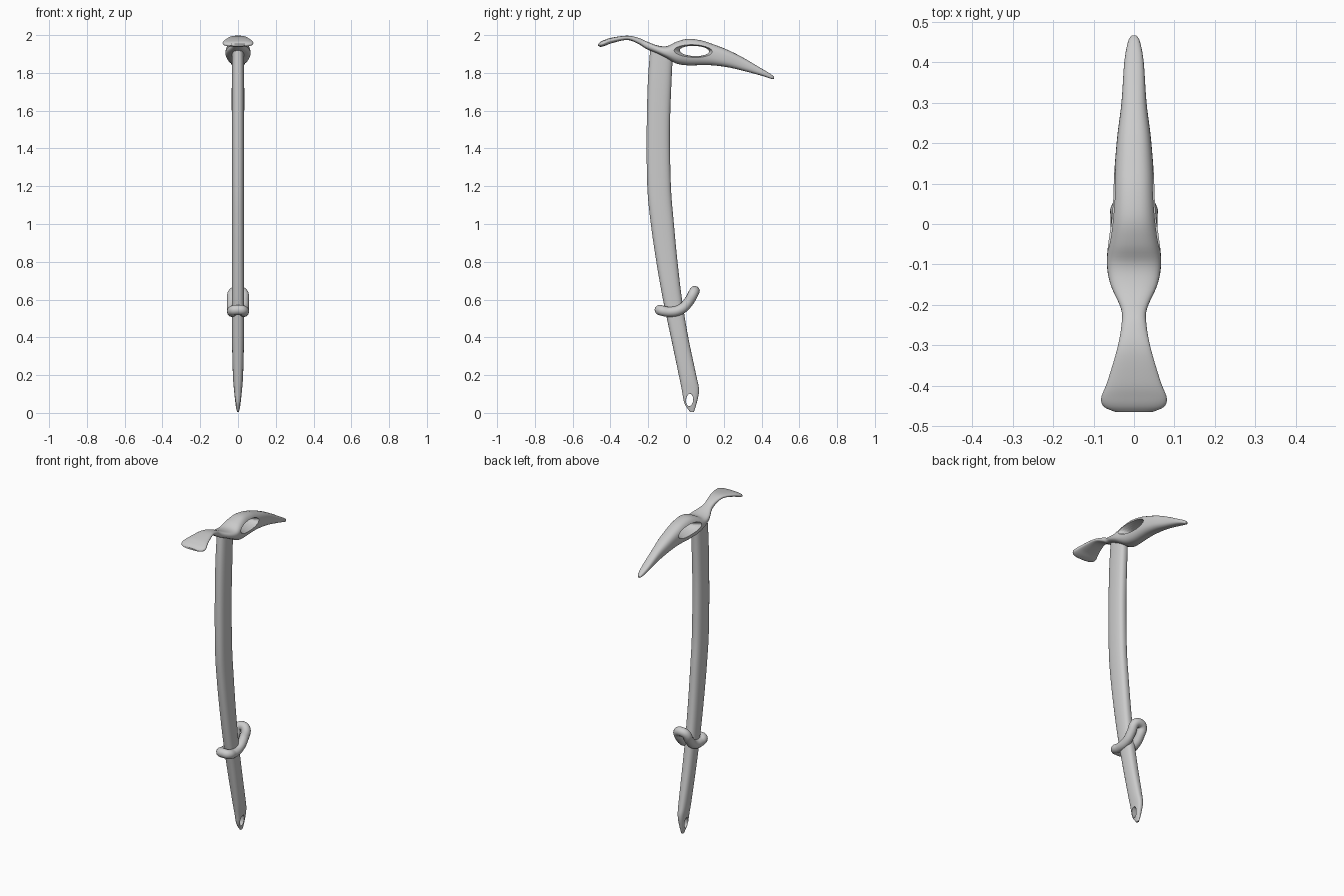
import bpy, bmesh, math
from mathutils import Vector

cube = bpy.data.objects.get("Cube")
if cube:
    bpy.data.objects.remove(cube, do_unlink=True)

metal = bpy.data.materials.new("plain grey")
metal.use_nodes = True
GREY = (0.6, 0.6, 0.6, 1)
metal.diffuse_color = GREY
metal.node_tree.nodes["Principled BSDF"].inputs["Base Color"].default_value = GREY


def smooth_stations(rows, steps):
    """Catmull-Rom interpolation through rows of numbers."""
    out = []
    for i in range(len(rows) - 1):
        a, b, c, d = (rows[max(i - 1, 0)], rows[i], rows[i + 1], rows[min(i + 2, len(rows) - 1)])
        for s in range(steps):
            t = s / steps
            out.append([q + 0.5 * t * (r - p + t * (2*p - 5*q + 4*r - w + t * (3*(q - r) + w - p)))
                        for p, q, r, w in zip(a, b, c, d)])
    return out + [list(rows[-1])]


def loft(name, rows, power, place, steps=5, sides=32):
    """Rows are (station, low, high, half width); place() maps to 3D."""
    bm = bmesh.new()
    rings = []
    for s, low, high, half in smooth_stations(rows, steps):
        ring = []
        for k in range(sides):
            a = math.tau * k / sides
            c, d = math.cos(a), math.sin(a)
            u = math.copysign(abs(c) ** (2 / power), c) * half
            v = (low + high) / 2 + math.copysign(abs(d) ** (2 / power), d) * (high - low) / 2
            ring.append(bm.verts.new(place(s, u, v)))
        rings.append(ring)
    for r0, r1 in zip(rings, rings[1:]):
        for k in range(sides):
            j = (k + 1) % sides
            bm.faces.new((r0[k], r0[j], r1[j], r1[k]))
    bm.faces.new(rings[0])
    bm.faces.new(rings[-1])
    return finish(name, bm)


def finish(name, bm):
    bmesh.ops.recalc_face_normals(bm, faces=bm.faces)
    mesh = bpy.data.meshes.new(name)
    bm.to_mesh(mesh)
    bm.free()
    mesh.materials.append(metal)
    obj = bpy.data.objects.new(name, mesh)
    bpy.context.collection.objects.link(obj)
    return obj


def cut_hole(target, name, y, z, ry, rz, tilt, flare, reach):
    """Cut an oval hole along x that widens towards both sides."""
    rows = [(reach * t, -1 - flare * t * t, 1 + flare * t * t, 1 + flare * t * t)
            for t in (-1, -0.7, -0.35, 0, 0.35, 0.7, 1)]

    def place(s, u, v):
        p, q = u * ry, v * rz
        return (s, y + p * math.cos(tilt) - q * math.sin(tilt),
                z + p * math.sin(tilt) + q * math.cos(tilt))
    cutter = loft(name, rows, 2, place, steps=2)
    cutter.hide_render = True
    cutter.hide_viewport = True
    cutter.display_type = 'WIRE'
    mod = target.modifiers.new("hole", 'BOOLEAN')
    mod.operation = 'DIFFERENCE'
    mod.solver = 'EXACT'
    mod.object = cutter


# Shaft: bent oval handle tapering to a spike
shaft = loft("shaft", [
    (0.005, 0.022, 0.042, 0.005), (0.05, -0.008, 0.056, 0.014), (0.12, -0.022, 0.069, 0.021),
    (0.2, -0.038, 0.054, 0.027), (0.4, -0.08, 0.012, 0.032), (0.6, -0.122, -0.021, 0.033),
    (0.8, -0.157, -0.045, 0.033), (1.0, -0.186, -0.064, 0.033), (1.2, -0.205, -0.08, 0.033),
    (1.5, -0.208, -0.085, 0.033), (1.75, -0.202, -0.077, 0.033), (1.92, -0.19, -0.068, 0.031),
], 2.6, lambda s, u, v: (u, v, s))
cut_hole(shaft, "spike_hole_cutter", 0.019, 0.068, 0.019, 0.033, -0.1, 0.15, 0.06)

# Head: flared adze at the front, neck over the shaft, long pick behind
head = loft("head", [
    (-0.465, 1.943, 1.953, 0.045), (-0.452, 1.938, 1.965, 0.074), (-0.43, 1.943, 1.975, 0.081),
    (-0.39, 1.958, 1.987, 0.066), (-0.31, 1.974, 1.997, 0.042), (-0.25, 1.952, 1.985, 0.031),
    (-0.21, 1.927, 1.967, 0.032), (-0.15, 1.9, 1.945, 0.058), (-0.1, 1.875, 1.942, 0.067),
    (-0.05, 1.849, 1.965, 0.064), (0.01, 1.84, 1.98, 0.057), (0.08, 1.841, 1.972, 0.052),
    (0.14, 1.84, 1.953, 0.048), (0.22, 1.83, 1.922, 0.041), (0.3, 1.812, 1.882, 0.031),
    (0.4, 1.785, 1.823, 0.024), (0.45, 1.769, 1.793, 0.015), (0.466, 1.768, 1.778, 0.006),
], 2.6, lambda s, u, v: (u, s, v))
cut_hole(head, "head_hole_cutter", 0.045, 1.916, 0.078, 0.027, -0.04, 0.45, 0.07)

# Grip rest: rounded hoop round the shaft, rising at the back
half_path = [(0, -0.139, 0.545), (0.024, -0.134, 0.543), (0.031, -0.09, 0.535),
             (0.031, -0.03, 0.547), (0.031, 0.015, 0.59), (0.026, 0.04, 0.635), (0, 0.046, 0.645)]
path = half_path + [(-x, y, z) for x, y, z in half_path[-2:0:-1]]
curve = bpy.data.curves.new("grip_rest", 'CURVE')
curve.dimensions = '3D'
curve.bevel_depth = 0.027
curve.bevel_resolution = 5
curve.resolution_u = 6
spline = curve.splines.new('BEZIER')
spline.bezier_points.add(len(path) - 1)
spline.use_cyclic_u = True
for point, co in zip(spline.bezier_points, path):
    point.co = Vector(co)
    point.handle_left_type = point.handle_right_type = 'AUTO'
curve.materials.append(metal)
grip = bpy.data.objects.new("grip_rest", curve)
bpy.context.collection.objects.link(grip)
bpy.ops.object.select_all(action='DESELECT')
grip.select_set(True)
bpy.context.view_layer.objects.active = grip
bpy.ops.object.convert(target='MESH')

# Smooth shading with the hole rims kept crisp
for obj in (shaft, head, bpy.context.view_layer.objects.active):
    bpy.ops.object.select_all(action='DESELECT')
    obj.select_set(True)
    bpy.context.view_layer.objects.active = obj
    bpy.ops.object.shade_smooth_by_angle(angle=math.radians(40))
